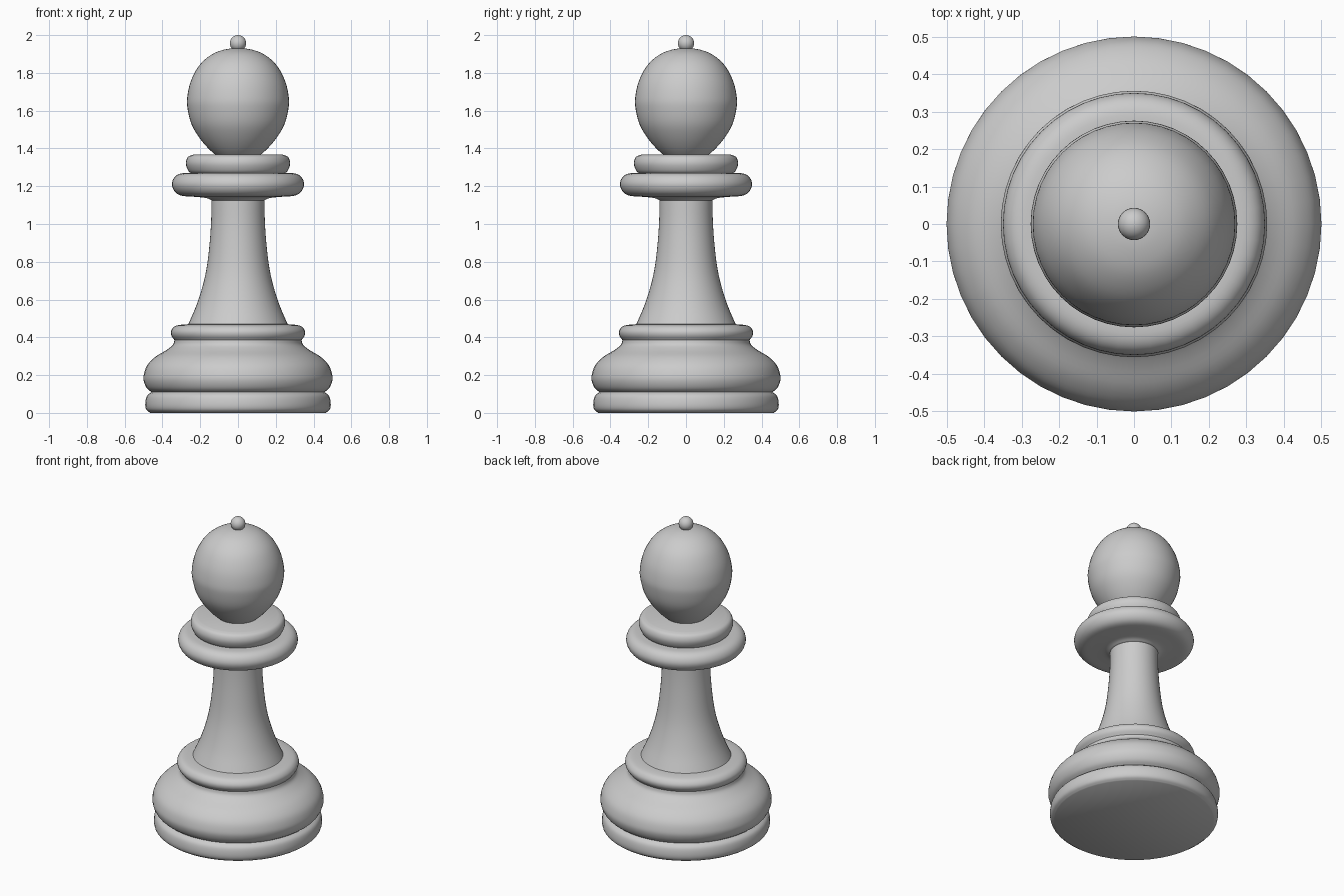
import bpy, math
from mathutils import Vector

cube = bpy.data.objects.get("Cube")
if cube:
    bpy.data.objects.remove(cube, do_unlink=True)

SIDES = 48
STEPS = 4

grey = bpy.data.materials.new("light grey")
grey.use_nodes = True
colour = (0.6, 0.6, 0.6, 1)
grey.diffuse_color = colour
grey.node_tree.nodes["Principled BSDF"].inputs["Base Color"].default_value = colour


def smooth_path(points):
    """Smooth curve through (radius, height) points."""
    p = [Vector(q) for q in points]
    p = [p[0] * 2 - p[1]] + p + [p[-1] * 2 - p[-2]]
    path = []
    for a, b, c, d in zip(p, p[1:], p[2:], p[3:]):
        for i in range(STEPS):
            t = i / STEPS
            path.append(0.5 * (2 * b + (c - a) * t + (2 * a - 5 * b + 4 * c - d) * t**2
                               + (3 * b - a - 3 * c + d) * t**3))
    return path + [p[-2]]


def turned_part(name, points):
    """Spin a profile round the z axis and cap open ends."""
    path = smooth_path(points)
    verts, faces = [], []
    for r, z in path:
        for i in range(SIDES):
            a = math.tau * i / SIDES
            verts.append((r * math.cos(a), r * math.sin(a), z))
    for k in range(len(path) - 1):
        for i in range(SIDES):
            j = (i + 1) % SIDES
            low, high = k * SIDES, (k + 1) * SIDES
            faces.append((low + i, low + j, high + j, high + i))
    faces.append(tuple(reversed(range(SIDES))))
    faces.append(tuple(range(len(verts) - SIDES, len(verts))))
    mesh = bpy.data.meshes.new(name)
    mesh.from_pydata(verts, [], faces)
    finish(bpy.data.objects.new(name, mesh), True)


def finish(obj, link=False):
    if link:
        bpy.context.collection.objects.link(obj)
    obj.data.materials.append(grey)
    bpy.ops.object.select_all(action='DESELECT')
    obj.select_set(True)
    bpy.context.view_layer.objects.active = obj
    bpy.ops.object.shade_smooth_by_angle(angle=math.radians(40))


# Stepped foot
turned_part("base_ring", [(0.465, 0), (0.486, 0.018), (0.491, 0.05), (0.482, 0.09), (0.455, 0.112)])
turned_part("base_belly", [(0.455, 0.108), (0.482, 0.13), (0.498, 0.165), (0.499, 0.2), (0.482, 0.25),
                           (0.44, 0.295), (0.38, 0.332), (0.345, 0.36), (0.336, 0.388)])
turned_part("base_collar", [(0.336, 0.385), (0.353, 0.41), (0.354, 0.435), (0.335, 0.458),
                            (0.3, 0.467), (0.25, 0.47)])

# Flared stem
turned_part("stem", [(0.265, 0.465), (0.22, 0.57), (0.185, 0.68), (0.164, 0.78),
                     (0.15, 0.9), (0.142, 1.02), (0.14, 1.15)])

# Double collar under the head
turned_part("collar_disc", [(0.14, 1.125), (0.17, 1.138), (0.23, 1.144), (0.3, 1.15), (0.335, 1.172), (0.35, 1.21),
                            (0.337, 1.247), (0.305, 1.267), (0.25, 1.27)])
turned_part("collar_ring", [(0.24, 1.265), (0.262, 1.28), (0.276, 1.32), (0.265, 1.355), (0.235, 1.368)])

# Egg-shaped head, tapering toward the neck
turned_part("head", [(0.1, 1.35), (0.155, 1.398), (0.207, 1.46), (0.247, 1.53), (0.267, 1.61), (0.269, 1.67),
                     (0.25, 1.756), (0.205, 1.84), (0.14, 1.897), (0.07, 1.924), (0.002, 1.932)])

# Small ball on top
bpy.ops.mesh.primitive_uv_sphere_add(segments=32, ring_count=16, radius=0.043, location=(0, 0, 1.957))
ball = bpy.context.object
ball.name = "top_ball"
finish(ball)
